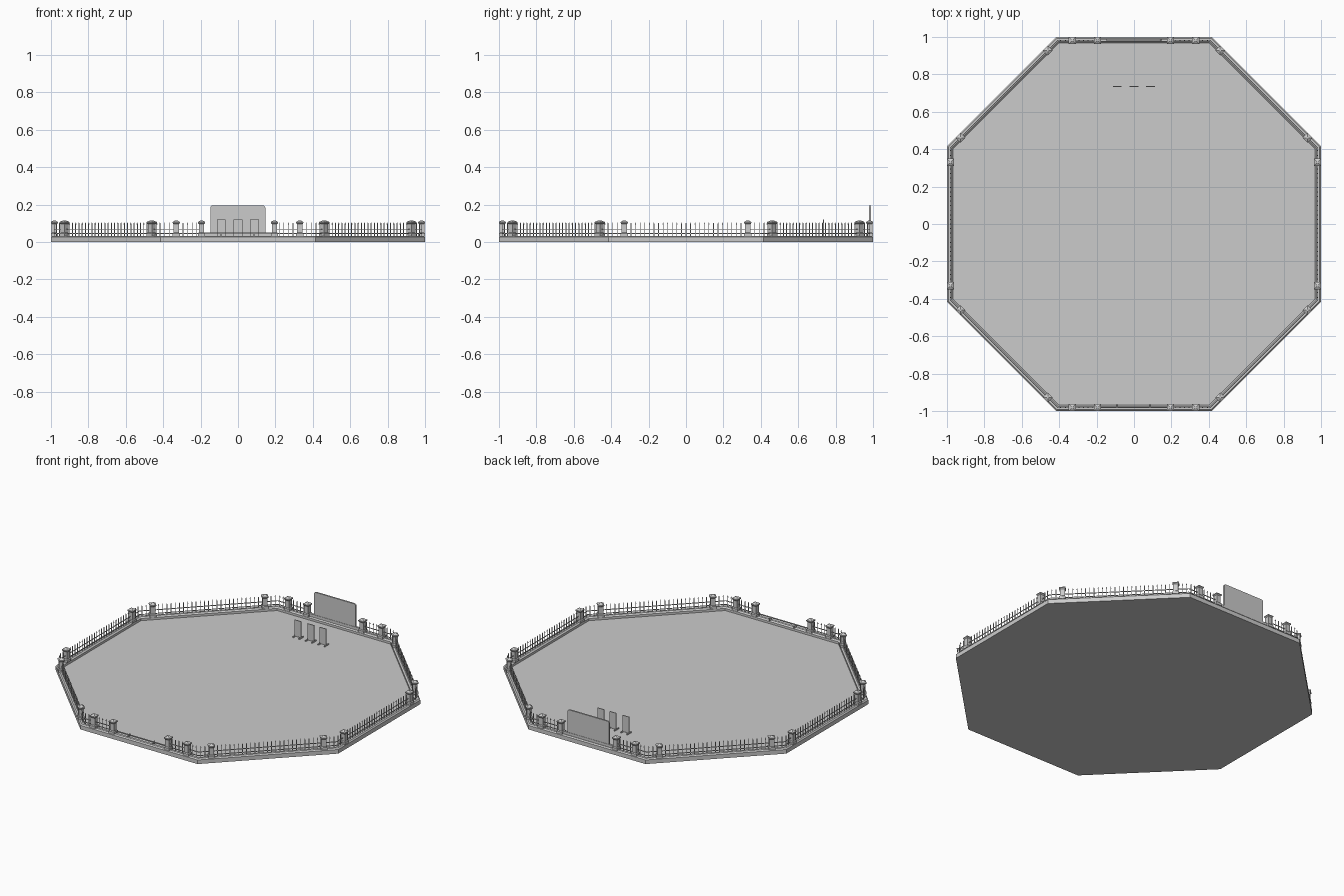
import bpy, bmesh
from math import pi, tan
from mathutils import Matrix, Vector

if "Cube" in bpy.data.objects:
    bpy.data.objects.remove(bpy.data.objects["Cube"])

FENCE = 0.982          # distance of fence line from centre
T8 = tan(pi / 8)


def finish(name, bm):
    bmesh.ops.recalc_face_normals(bm, faces=bm.faces)
    me = bpy.data.meshes.new(name)
    bm.to_mesh(me)
    bm.free()
    ob = bpy.data.objects.new(name, me)
    bpy.context.collection.objects.link(ob)
    return ob


def side(k):
    # local frame of side k: x along the side, -y outward (k=0 is the front)
    return Matrix.Rotation(k * pi / 4, 4, 'Z')


def box(bm, x0, x1, y0, y1, z0, z1, m=Matrix()):
    s = Matrix.Diagonal((x1 - x0, y1 - y0, z1 - z0, 1))
    c = Matrix.Translation(((x0 + x1) / 2, (y0 + y1) / 2, (z0 + z1) / 2))
    bmesh.ops.create_cube(bm, size=1, matrix=m @ c @ s)


def spire(bm, x, y, levels, m):
    # square stack through (half width, height) levels
    rings = []
    for h, z in levels:
        rings.append([bm.verts.new(m @ Vector((x + a * h, y + b * h, z)))
                      for a, b in ((-1, -1), (1, -1), (1, 1), (-1, 1))])
    for r, s in zip(rings, rings[1:]):
        for i in range(4):
            j = (i + 1) % 4
            bm.faces.new((r[i], r[j], s[j], s[i]))
    bm.faces.new(rings[0])
    bm.faces.new(rings[-1])


def octagon_ring(bm, profile):
    # sweep closed (apothem, height) profile around the octagon
    rings = [[bm.verts.new(side(k) @ Vector((a * T8, -a, z))) for a, z in profile]
             for k in range(8)]
    n = len(profile)
    for k in range(8):
        r, s = rings[k], rings[(k + 1) % 8]
        for i in range(n):
            j = (i + 1) % n
            bm.faces.new((r[i], r[j], s[j], s[i]))


# ground slab
bm = bmesh.new()
rim = [[bm.verts.new(side(k) @ Vector((0.99 * T8, -0.99, z))) for k in range(8)]
       for z in (0, 0.012)]
bm.faces.new(rim[0])
bm.faces.new(rim[1])
for k in range(8):
    j = (k + 1) % 8
    bm.faces.new((rim[0][k], rim[0][j], rim[1][j], rim[1][k]))
finish("ground_slab", bm)

# stepped curb around the edge
bm = bmesh.new()
octagon_ring(bm, [(1, 0), (1, 0.026), (0.993, 0.033), (0.977, 0.033),
                  (0.968, 0.026), (0.968, 0)])
finish("curb", bm)

# posts with flared foot and pyramid cap
POST = [(0.019, 0.03), (0.019, 0.045), (0.0145, 0.05), (0.0145, 0.095),
        (0.019, 0.101), (0.019, 0.107), (0.004, 0.116)]
bm = bmesh.new()
for k in range(8):
    us = (-0.33, 0.33) + ((-0.195, 0.195) if k % 4 == 0 else ())
    for u in us:
        spire(bm, u, -FENCE, POST, side(k))
finish("fence_posts", bm)

# horizontal rails, left open at the front and back gaps
bm = bmesh.new()
end = FENCE * T8
for k in range(8):
    spans = ((-end, -0.195), (0.195, end)) if k % 4 == 0 else ((-end, end),)
    for a, b in spans:
        for z in (0.045, 0.068):
            box(bm, a, b, -FENCE - 0.002, -FENCE + 0.002, z - 0.002, z + 0.002, side(k))
finish("fence_rails", bm)

# pointed pickets
bm = bmesh.new()
for k in range(8):
    for i in range(-16, 17):
        u = i * 0.0245
        if abs(abs(u) - 0.33) < 0.017 or (k % 4 == 0 and abs(u) < 0.213):
            continue
        spire(bm, u, -FENCE, [(0.0018, 0.031), (0.0018, 0.093),
                              (0.0026, 0.096), (0.0004, 0.105)], side(k))
finish("fence_pickets", bm)

# low rail across the front entrance
bm = bmesh.new()
box(bm, -0.185, 0.185, -FENCE - 0.003, -FENCE + 0.003, 0.044, 0.05)
for x in (-0.09, 0.085):
    box(bm, x - 0.003, x + 0.003, -FENCE - 0.003, -0.962, 0.03, 0.047)
finish("entrance_rail", bm)

# big back board with rounded top corners
bm = bmesh.new()
box(bm, -0.148, 0.146, 0.978, 0.988, 0.03, 0.195)
corners = [e for e in bm.edges if all(v.co.z > 0.19 for v in e.verts)
           and abs(e.verts[0].co.x - e.verts[1].co.x) < 1e-4]
bmesh.ops.bevel(bm, geom=corners, offset=0.012, segments=4, profile=0.5, affect='EDGES')
finish("back_board", bm)
bm = bmesh.new()
box(bm, -0.18, 0.18, 0.976, 0.99, 0.03, 0.05)
finish("back_board_base", bm)

# three free-standing panels on cross feet
for n, x in enumerate((-0.09, 0, 0.088)):
    bm = bmesh.new()
    box(bm, x - 0.023, x + 0.023, 0.733, 0.738, 0.016, 0.12)
    for s in (-1, 1):
        c = x + s * 0.022
        box(bm, c - 0.003, c + 0.003, 0.715, 0.756, 0.012, 0.02)
    finish("standing_panel_%d" % (n + 1), bm)
